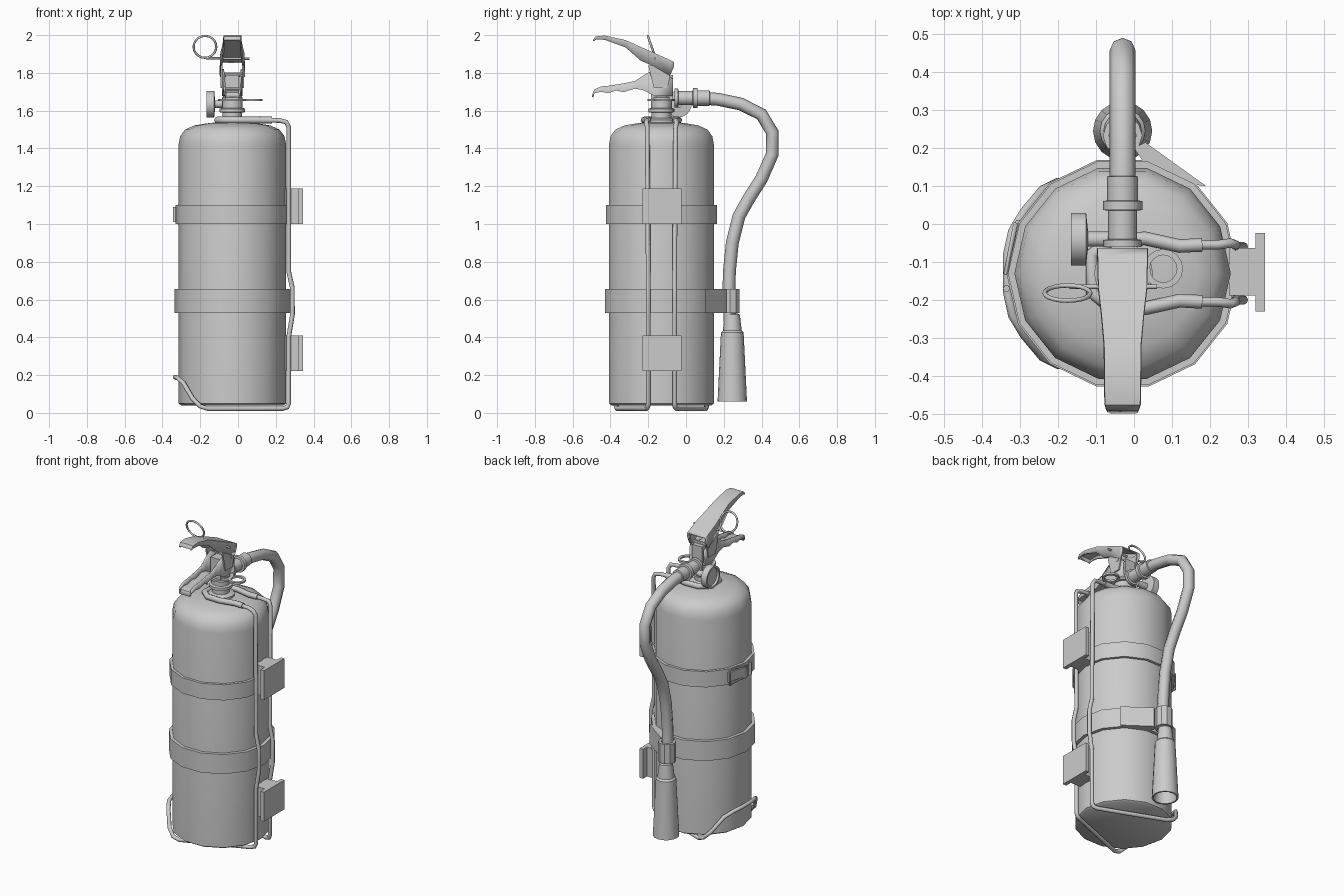
import bpy, bmesh, math
from mathutils import Vector, Matrix

if "Cube" in bpy.data.objects:
    bpy.data.objects.remove(bpy.data.objects["Cube"])

GREY = (0.6, 0.6, 0.6, 1)
metal = bpy.data.materials.new("light grey")
metal.use_nodes = True
metal.diffuse_color = GREY
metal.node_tree.nodes["Principled BSDF"].inputs["Base Color"].default_value = GREY

CX, CY = -0.03, -0.13          # cylinder axis
MID = -0.13                    # mirror line of the bracket


def finish(name, mesh, smooth=True, angle=35):
    mesh.materials.clear()
    mesh.materials.append(metal)
    ob = bpy.data.objects.new(name, mesh)
    bpy.context.collection.objects.link(ob)
    if smooth:
        bpy.ops.object.select_all(action='DESELECT')
        ob.select_set(True)
        bpy.context.view_layer.objects.active = ob
        bpy.ops.object.shade_smooth_by_angle(angle=math.radians(angle))
    return ob


def from_bmesh(name, bm, smooth=True, angle=35):
    bmesh.ops.recalc_face_normals(bm, faces=bm.faces)
    mesh = bpy.data.meshes.new(name)
    bm.to_mesh(mesh)
    bm.free()
    return finish(name, mesh, smooth, angle)


def lathe(name, profile, at, sides=14, axis="Z", closed=False, angle=35):
    """Spin (radius, height) points round an axis through 'at'."""
    turn = {"Z": Matrix(), "X": Matrix.Rotation(math.pi / 2, 4, 'Y'),
            "Y": Matrix.Rotation(-math.pi / 2, 4, 'X')}[axis]
    bm = bmesh.new()
    rings = []
    for r, h in profile:
        rings.append([bm.verts.new(Vector(at) + turn @ Vector(
            (r * math.cos(a), r * math.sin(a), h)))
            for a in [2 * math.pi * i / sides for i in range(sides)]])
    pairs = list(zip(rings, rings[1:]))
    if closed:
        pairs.append((rings[-1], rings[0]))
    for a, b in pairs:
        for i in range(sides):
            j = (i + 1) % sides
            bm.faces.new((a[i], a[j], b[j], b[i]))
    if not closed:
        bm.faces.new(rings[0])
        bm.faces.new(rings[-1])
    return from_bmesh(name, bm, True, angle)


def band(name, r_in, r_out, z0, z1, at=(CX, CY), sides=14):
    return lathe(name, [(r_in, z0), (r_out, z0), (r_out, z1), (r_in, z1)],
                 (at[0], at[1], 0), sides, closed=True)


def tube(name, points, radius, loop=False):
    """Sweep a round section along a path."""
    cu = bpy.data.curves.new(name, 'CURVE')
    cu.dimensions = '3D'
    cu.bevel_depth = radius
    cu.bevel_resolution = 2
    cu.use_fill_caps = True
    sp = cu.splines.new('POLY')
    sp.points.add(len(points) - 1)
    for p, co in zip(sp.points, points):
        p.co = (*co, 1)
    sp.use_cyclic_u = loop
    ob = bpy.data.objects.new(name + "_path", cu)
    bpy.context.collection.objects.link(ob)
    deps = bpy.context.evaluated_depsgraph_get()
    mesh = bpy.data.meshes.new_from_object(ob.evaluated_get(deps))
    bpy.data.objects.remove(ob)
    return finish(name, mesh, True, 50)


def box(name, lo, hi):
    bm = bmesh.new()
    bmesh.ops.create_cube(bm, size=1)
    for v in bm.verts:
        v.co = [l + (h - l) * (c + 0.5) for l, h, c in zip(lo, hi, v.co)]
    return from_bmesh(name, bm, False)


def prism(name, outline, start, depth):
    """Extrude a closed outline of 3D points by a depth vector."""
    bm = bmesh.new()
    face = bm.faces.new([bm.verts.new(Vector(start) + Vector(p)) for p in outline])
    out = bmesh.ops.extrude_face_region(bm, geom=[face])["geom"]
    bmesh.ops.translate(bm, vec=depth, verts=[v for v in out if isinstance(v, bmesh.types.BMVert)])
    return from_bmesh(name, bm, False)


def lever(name, rows):
    """Pressed channel: rows of (y, sheet z, flange z, half width)."""
    bm = bmesh.new()
    rings = [[bm.verts.new((CX + s * w, y, z)) for s, z in
              ((-1, zf), (-1, zs), (1, zs), (1, zf))] for y, zs, zf, w in rows]
    for a, b in zip(rings, rings[1:]):
        for i in range(3):
            bm.faces.new((a[i], a[i + 1], b[i + 1], b[i]))
    ob = from_bmesh(name, bm)
    mod = ob.modifiers.new("thickness", 'SOLIDIFY')
    mod.thickness = 0.01
    mod.offset = 0
    return ob


# Cylinder and its straps
lathe("cylinder_body", [(0.27, 0.04), (0.285, 0.05), (0.285, 1.42), (0.276, 1.465),
      (0.25, 1.5), (0.2, 1.522), (0.12, 1.535), (0.05, 1.54)], (CX, CY, 0), angle=50)
band("upper_strap", 0.28, 0.302, 1.0, 1.1)
band("lower_strap", 0.28, 0.306, 0.53, 0.655)

# Clasp on the upper strap
prism("clasp_plate", [(0, 0, 0), (0.03, 0.13, 0), (0.04, 0.13, 0), (0.01, 0, 0)],
      (-0.341, -0.12, 1.02), (0, 0, 0.06))
tube("clasp_loop", [(-0.338, -0.13, 1.02), (-0.338, -0.13, 1.08), (-0.312, 0.0, 1.1),
     (-0.312, 0.0, 1.0)], 0.006, loop=True)
tube("clasp_pin", [(-0.336, -0.17, 1.01), (-0.336, -0.17, 1.09)], 0.009)

# Hose clip on the lower strap
prism("hose_clip_web", [(0.19, 0.1, 0), (0.03, 0.215, 0), (0.0, 0.2, 0), (0.04, 0.14, 0),
      (0.1, 0.11, 0)], (0, 0, 0.53), (0, 0, 0.125))
band("hose_clip_ring", 0.036, 0.052, 0.53, 0.655, (CX, 0.233), 10)

# Wall brackets
for label, z in (("upper", 1.0), ("lower", 0.222)):
    box(label + "_bracket_block", (0.25, -0.188, z), (0.32, -0.063, z + 0.188))
    box(label + "_bracket_plate", (0.32, -0.23, z), (0.345, -0.024, z + 0.188))

# Wire rack: half a loop, mirrored to the other rod
half = [(0.15, -0.055, 1.55), (0.22, -0.055, 1.548), (0.255, -0.05, 1.54), (0.268, -0.055, 1.515),
        (0.268, -0.06, 0.75), (0.288, -0.06, 0.66), (0.288, -0.06, 0.52), (0.268, -0.06, 0.4),
        (0.268, -0.06, 0.05), (0.26, -0.058, 0.03), (0.235, -0.05, 0.022), (-0.16, 0.105, 0.022),
        (-0.2, 0.11, 0.035), (-0.24, 0.09, 0.075), (-0.29, 0.03, 0.16), (-0.32, -0.02, 0.185),
        (-0.333, -0.08, 0.19)]
mirror = [(x, 2 * MID - y, z) for x, y, z in reversed(half)]
tube("wire_rack", half + mirror, 0.0125)
side = [(0.18, -0.055, 1.55), (0.12, -0.058, 1.55), (0.03, -0.038, 1.55),
        (-0.06, -0.04, 1.55), (-0.11, -0.08, 1.55)]
tube("rack_neck_sleeve", side + [(x, 2 * MID - y, z) for x, y, z in reversed(side)], 0.018)

# Valve
lathe("valve_neck", [(0.08, 1.53), (0.08, 1.55), (0.052, 1.56), (0.052, 1.59), (0.068, 1.592),
      (0.068, 1.61), (0.055, 1.615), (0.055, 1.67), (0.035, 1.68), (0.035, 1.74)], (CX, CY, 0), 16)
box("valve_block", (CX - 0.035, -0.185, 1.66), (CX + 0.035, -0.07, 1.79))
band("tag_ring", 0.036, 0.052, 1.65, 1.662, (0.077, -0.118), 16)
band("tag_collar", 0.05, 0.075, 1.65, 1.662, (CX, CY), 16)

# Pressure gauge with sunken dial
lathe("gauge", [(0.02, 0.11), (0.02, 0.045), (0.07, 0.04), (0.07, 0.0), (0.058, 0.0),
      (0.055, 0.012)], (-0.166, -0.04, 1.635), 18, "X")

# Hose, fittings and horn
lathe("hose_fitting", [(0.05, -0.06), (0.05, -0.042), (0.038, -0.04), (0.038, 0.035), (0.052, 0.037),
      (0.052, 0.06), (0.041, 0.062), (0.041, 0.125), (0.036, 0.126)], (CX, 0, 1.667), 12, "Y")
tube("hose", [(CX, y, z) for y, z in ((0.1, 1.665), (0.17, 1.66), (0.29, 1.635), (0.4, 1.58),
     (0.457, 1.485), (0.457, 1.37), (0.4, 1.24), (0.33, 1.13), (0.28, 1.04), (0.245, 0.9),
     (0.23, 0.75), (0.227, 0.65), (0.233, 0.48))], 0.034)
lathe("discharge_horn", [(0.02, 0.4), (0.068, 0.06), (0.078, 0.06), (0.06, 0.425), (0.05, 0.435),
      (0.04, 0.52), (0.03, 0.525)], (CX, 0.245, 0), 16)

# Squeeze levers
lever("upper_lever", [(-0.49, 1.973, 1.968, 0.038), (-0.475, 1.99, 1.978, 0.043),
      (-0.43, 1.994, 1.975, 0.044), (-0.32, 1.97, 1.935, 0.045), (-0.24, 1.934, 1.865, 0.052),
      (-0.17, 1.903, 1.835, 0.06), (-0.085, 1.865, 1.785, 0.062), (-0.065, 1.855, 1.83, 0.062)])
lever("lower_lever", [(-0.495, 1.672, 1.68, 0.035), (-0.485, 1.695, 1.712, 0.04),
      (-0.45, 1.703, 1.728, 0.042), (-0.41, 1.697, 1.732, 0.042), (-0.37, 1.71, 1.738, 0.042),
      (-0.33, 1.702, 1.745, 0.042), (-0.27, 1.72, 1.757, 0.043), (-0.22, 1.71, 1.79, 0.045),
      (-0.165, 1.68, 1.82, 0.05), (-0.07, 1.68, 1.77, 0.05)])
for label, s in (("right", -1), ("left", 1)):
    x = CX + s * 0.057
    prism(label + "_pivot_cheek", [(0, -0.2, 1.84), (0, -0.075, 1.85), (0, -0.085, 1.78),
          (0, -0.1, 1.72), (0, -0.17, 1.72)], (x - 0.005, 0, 0), (0.01, 0, 0))
lathe("pivot_bolt", [(0.012, -0.066), (0.012, 0.066)], (CX, -0.11, 1.79), 10, "X")

# Safety pin and pull ring
tube("safety_pin", [(-0.17, -0.165, 1.878), (0.06, -0.165, 1.875)], 0.006)
ring = [(-0.175 + 0.06 * math.cos(a), -0.182 - 0.02 * math.sin(a), 1.938 + 0.058 * math.sin(a))
        for a in [2 * math.pi * i / 20 for i in range(20)]]
tube("pull_ring", ring, 0.006, loop=True)
